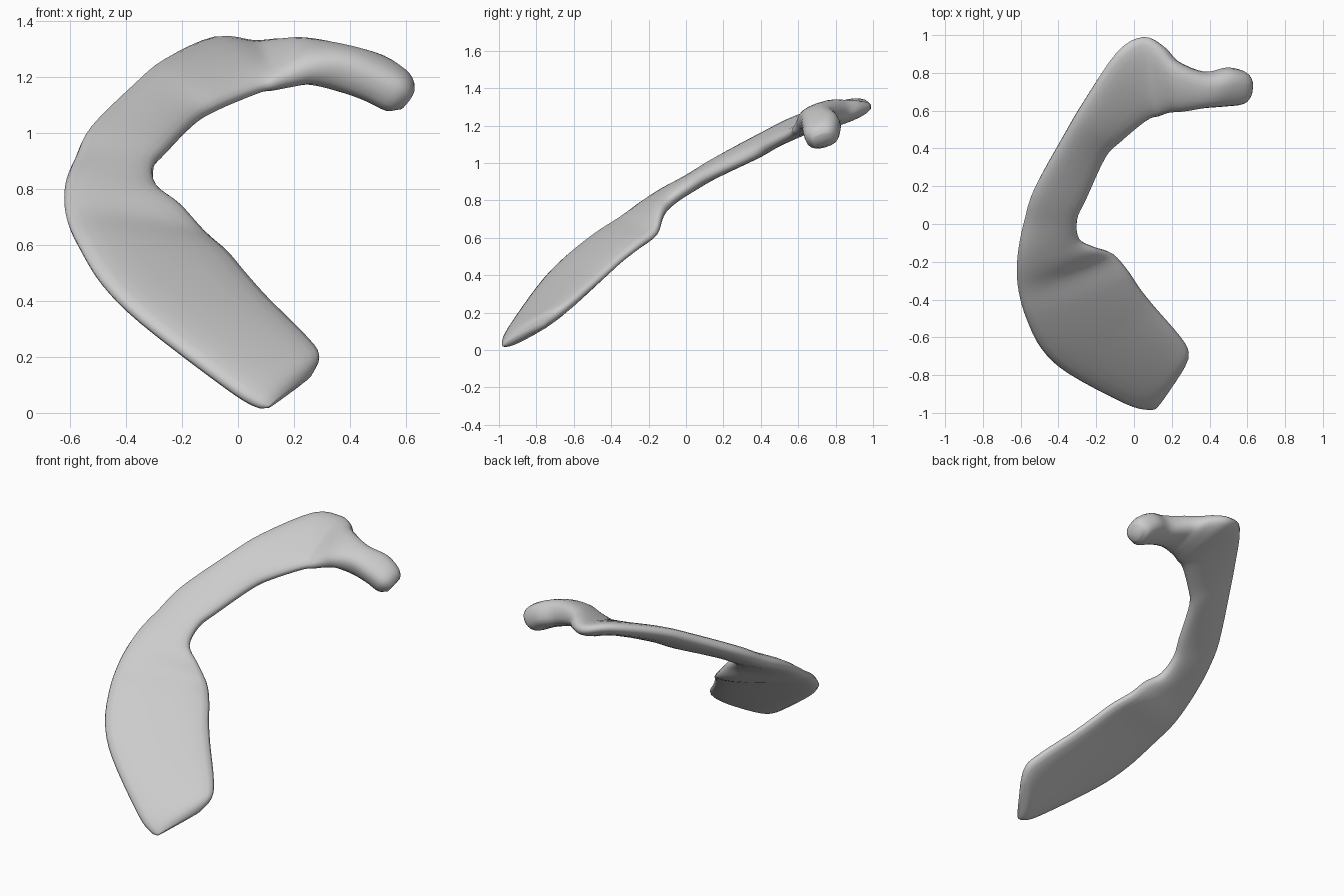
import bpy, bmesh, math
from mathutils import Vector

cube = bpy.data.objects.get("Cube")
if cube:
    bpy.data.objects.remove(cube)

# Cross-sections in hundredths: outer edge xyz, inner edge xyz, optional half thickness
SECTIONS = [
    (11, -98, 2, 26, -76, 13, 1.5),
    (6, -98, 3, 29, -68, 20, 4),
    (-5, -95, 10, 24, -59, 27),
    (-35, -79, 33, 11, -44, 40),
    (-49, -66, 47, 3, -34, 49),
    (-57, -50, 60, -3, -25, 56),
    (-61, -36, 69, -11, -16, 63),
    (-62, -24, 77, -20, -13, 73),
    (-61, -12, 84, -29, -8, 80),
    (-58, 2, 91, -30, 3, 88),
    (-53, 18, 101, -25, 14, 94),
    (-38, 45, 116, -15, 36, 104),
    (-27, 64, 125, -7, 44, 109),
    (-9, 91, 133, 7, 55, 115),
    (5, 99, 131, 13, 57, 117, 5),
    (15, 94, 131, 19, 59, 119, 6),
    (23, 86, 130, 27, 60, 121, 7),
    (38, 80, 126, 37, 62, 120, 8),
    (50, 82, 123, 47, 63, 116, 8),
    (58, 81, 117, 56, 64, 112, 7.5),
    (61, 78, 114, 60, 68, 110, 4),
]
STEPS = 4
SIDES = 20


def catmull(a, b, c, d, t):
    return 0.5 * (2 * b + (c - a) * t + (2 * a - 5 * b + 4 * c - d) * t * t
                  + (3 * b - a - 3 * c + d) * t ** 3)


def rounded(v, power):
    return math.copysign(abs(v) ** power, v)


def smooth_sections():
    rows = [Vector((r if len(r) == 7 else r + (4.5,))) / 100 for r in SECTIONS]
    padded = [rows[0]] + rows + [rows[-1]]
    result = []
    for i in range(len(rows) - 1):
        for s in range(STEPS):
            result.append(catmull(*padded[i:i + 4], s / STEPS))
    return result + [rows[-1]]


def build_band(name, material):
    bm = bmesh.new()
    sections = smooth_sections()
    outer = [Vector(s[0:3]) for s in sections]
    inner = [Vector(s[3:6]) for s in sections]
    centres = [(p + q) / 2 for p, q in zip(outer, inner)]
    rings = []
    last = len(sections) - 1
    for i, section in enumerate(sections):
        # Flat oval section spanning the two edges
        across = (outer[i] - inner[i]) / 2
        along = centres[min(i + 1, last)] - centres[max(i - 1, 0)]
        normal = across.cross(along).normalized() * section[6]
        ring = []
        for k in range(SIDES):
            angle = math.tau * k / SIDES
            ring.append(bm.verts.new(centres[i]
                                     + across * rounded(math.cos(angle), 0.8)
                                     + normal * rounded(math.sin(angle), 0.8)))
        rings.append(ring)
    for lower, upper in zip(rings, rings[1:]):
        for k in range(SIDES):
            n = (k + 1) % SIDES
            bm.faces.new((lower[k], lower[n], upper[n], upper[k]))
    # Closed ends
    bm.faces.new(rings[0])
    bm.faces.new(rings[-1])
    bmesh.ops.recalc_face_normals(bm, faces=bm.faces)
    for face in bm.faces:
        face.smooth = True
    mesh = bpy.data.meshes.new(name)
    bm.to_mesh(mesh)
    bm.free()
    mesh.materials.append(material)
    obj = bpy.data.objects.new(name, mesh)
    bpy.context.collection.objects.link(obj)
    return obj


grey = bpy.data.materials.new("light_grey")
grey.use_nodes = True
grey.diffuse_color = (0.6, 0.6, 0.6, 1)
grey.node_tree.nodes["Principled BSDF"].inputs["Base Color"].default_value = grey.diffuse_color
build_band("curved_band", grey)
